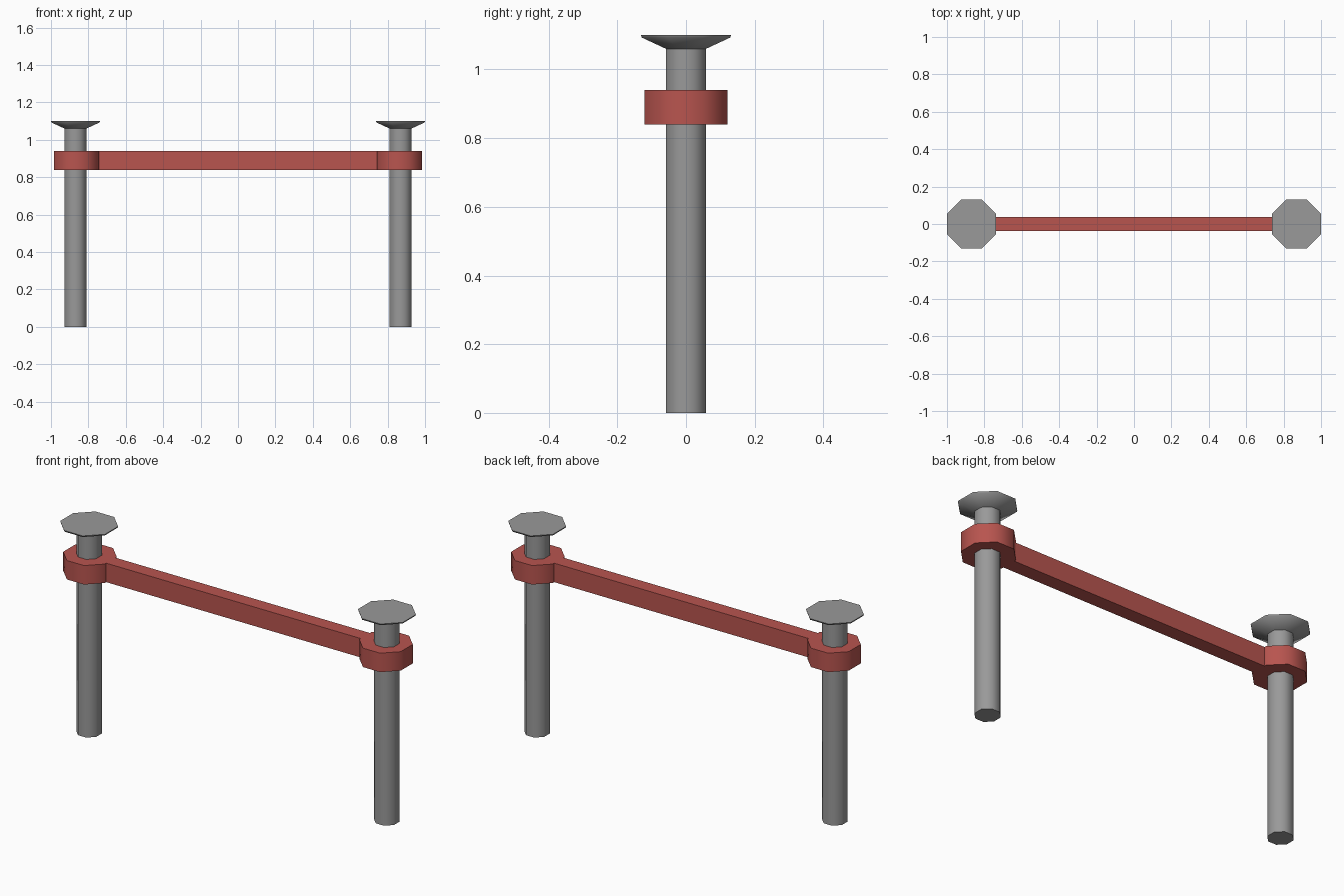
import bpy, bmesh, math

cube = bpy.data.objects.get("Cube")
if cube:
    bpy.data.objects.remove(cube, do_unlink=True)


def make_material(name, color):
    mat = bpy.data.materials.new(name)
    mat.use_nodes = True
    mat.diffuse_color = color
    mat.node_tree.nodes["Principled BSDF"].inputs["Base Color"].default_value = color
    return mat


def octagon(apothem, cx=0.0):
    """Eight corners with flat sides facing x and y, starting just past +x."""
    r = apothem / math.cos(math.pi / 8)
    return [(cx + r * math.cos(a), r * math.sin(a))
            for a in (math.pi / 8 + i * math.pi / 4 for i in range(8))]


def finish(name, bm, mat):
    bmesh.ops.recalc_face_normals(bm, faces=bm.faces)
    mesh = bpy.data.meshes.new(name)
    bm.to_mesh(mesh)
    bm.free()
    mesh.materials.append(mat)
    obj = bpy.data.objects.new(name, mesh)
    bpy.context.collection.objects.link(obj)
    bpy.ops.object.select_all(action='DESELECT')
    obj.select_set(True)
    bpy.context.view_layer.objects.active = obj
    bpy.ops.object.shade_smooth_by_angle(angle=math.radians(50))
    return obj


def loft(name, rings, mat):
    """Skin a stack of (outline, height) rings and close both ends."""
    bm = bmesh.new()
    loops = [[bm.verts.new((x, y, z)) for x, y in outline] for outline, z in rings]
    for low, high in zip(loops, loops[1:]):
        for i in range(len(low)):
            j = (i + 1) % len(low)
            bm.faces.new((low[i], low[j], high[j], high[i]))
    bm.faces.new(loops[0])
    bm.faces.new(loops[-1])
    return finish(name, bm, mat)


grey = make_material("grey metal", (0.32, 0.32, 0.32, 1))
red = make_material("red paint", (0.48, 0.09, 0.078, 1))

# Posts with a flared cap
post_profile = [(0.058, 0), (0.058, 1.06), (0.129, 1.093), (0.131, 1.1)]
for side, x in (("left", 0.869), ("right", -0.869)):
    loft(side + "_post", [(octagon(r, x), z) for r, z in post_profile], grey)

# Rail and both collars as one outline
half_bar, collar, collar_x = 0.038, 0.121, 0.864
right_end = octagon(collar, -collar_x)
left_end = [(-x, -y) for x, y in right_end]
joint = collar_x - collar
outline = ([(-joint, half_bar)] + right_end + [(-joint, -half_bar)]
           + [(joint, -half_bar)] + left_end + [(joint, half_bar)])
loft("rail_with_collars", [(outline, 0.84), (outline, 0.94)], red)
